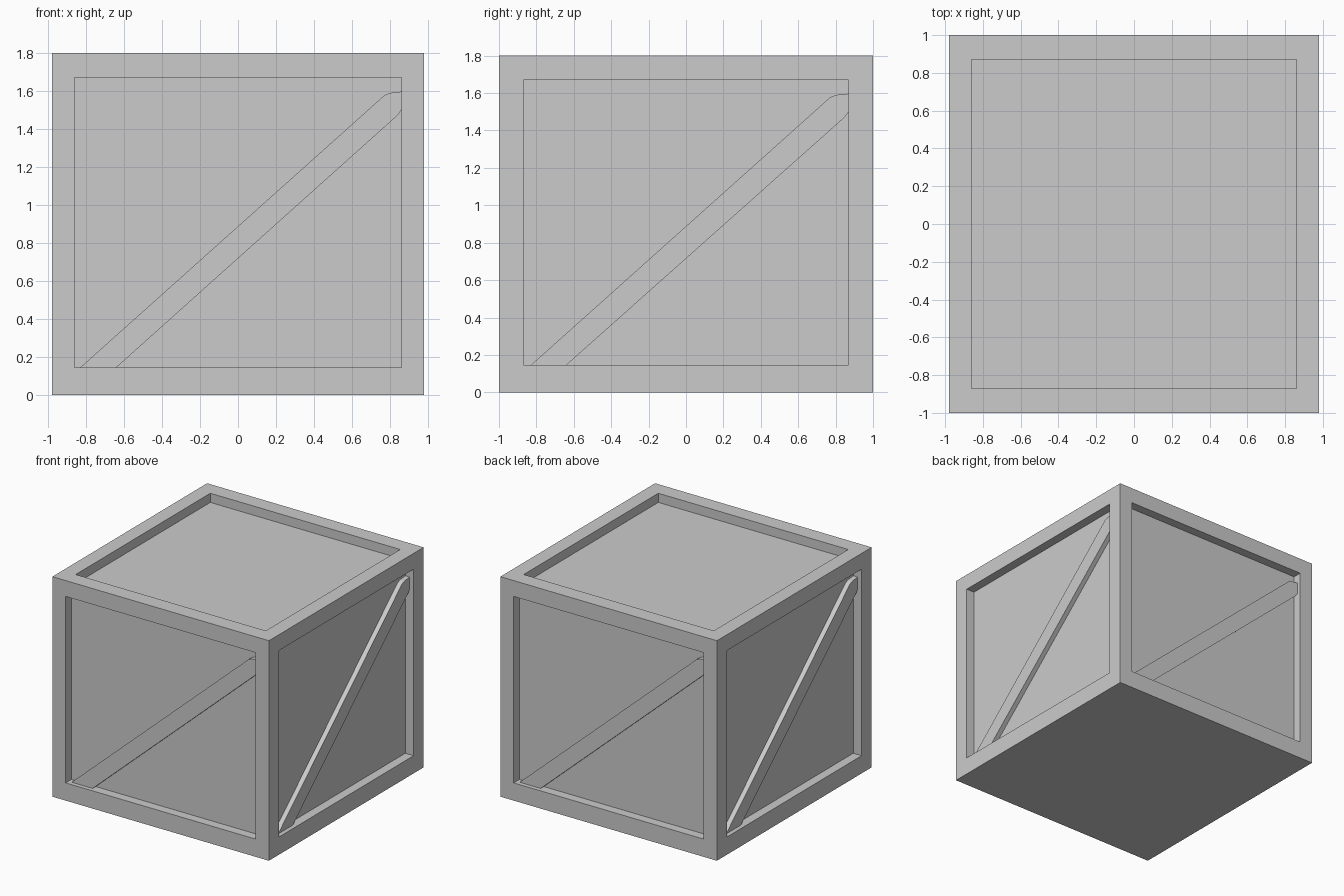
import bpy, bmesh
from mathutils import Matrix
from math import pi

if "Cube" in bpy.data.objects:
    bpy.data.objects.remove(bpy.data.objects["Cube"])

X, Y, H = 0.98, 1.0, 1.8          # half width, half depth, height
OX, OY, Z0, Z1 = 0.86, 0.87, 0.145, 1.67   # recess openings
DEPTH, BRACE_IN = 0.075, 0.035    # panel and brace set-back from frame face


def new_object(name, bm):
    bmesh.ops.recalc_face_normals(bm, faces=bm.faces)
    mesh = bpy.data.meshes.new(name)
    bm.to_mesh(mesh)
    bm.free()
    ob = bpy.data.objects.new(name, mesh)
    bpy.context.collection.objects.link(ob)
    return ob


# crate body: inset each side and the top, then push the panel inward
bm = bmesh.new()
bmesh.ops.create_cube(bm, size=1, matrix=Matrix.Translation((0, 0, H / 2))
                      @ Matrix.Diagonal((2 * X, 2 * Y, H, 1)))
bm.normal_update()
for face in [f for f in bm.faces if f.normal.z > -0.5]:
    n = face.normal.copy()
    bmesh.ops.inset_individual(bm, faces=[face], thickness=0.1)
    for v in face.verts:
        if abs(n.x) < 0.5:
            v.co.x = OX if v.co.x > 0 else -OX
        if abs(n.y) < 0.5:
            v.co.y = OY if v.co.y > 0 else -OY
        if abs(n.z) < 0.5:
            v.co.z = Z1 if v.co.z > H / 2 else Z0
    panel = bmesh.ops.extrude_discrete_faces(bm, faces=[face])["faces"][0]
    bmesh.ops.translate(bm, verts=panel.verts, vec=-n * DEPTH)
new_object("crate_body", bm)


# diagonal braces: one clipped plank profile per side, turned around the crate
def brace(name, half, dist, angle):
    profile = [(-0.83, Z0), (-0.64, Z0), (half - 0.02, 1.472), (half, 1.5),
               (half, 1.597), (0.80, 1.59), (0.77, 1.577)]
    bm = bmesh.new()
    face = bm.faces.new([bm.verts.new((u, -dist + BRACE_IN, z)) for u, z in profile])
    back = bmesh.ops.extrude_face_region(bm, geom=[face])["geom"]
    moved = [v for v in back if isinstance(v, bmesh.types.BMVert)]
    bmesh.ops.translate(bm, verts=moved, vec=(0, DEPTH - BRACE_IN + 0.02, 0))
    bm.transform(Matrix.Rotation(angle, 4, 'Z'))
    if not any(len(f.verts) == len(profile) and
               abs(abs((Matrix.Rotation(-angle, 4, 'Z') @ f.calc_center_median()).y)
                   - dist + BRACE_IN) < 1e-4 for f in bm.faces):
        bm.faces.new([v for v in bm.verts if v not in moved])
    new_object(name, bm)


for i, side in enumerate(("front", "right", "back", "left")):
    half, dist = (OX, Y) if i % 2 == 0 else (OY, X)
    brace(side + "_brace", half, dist, i * pi / 2)
